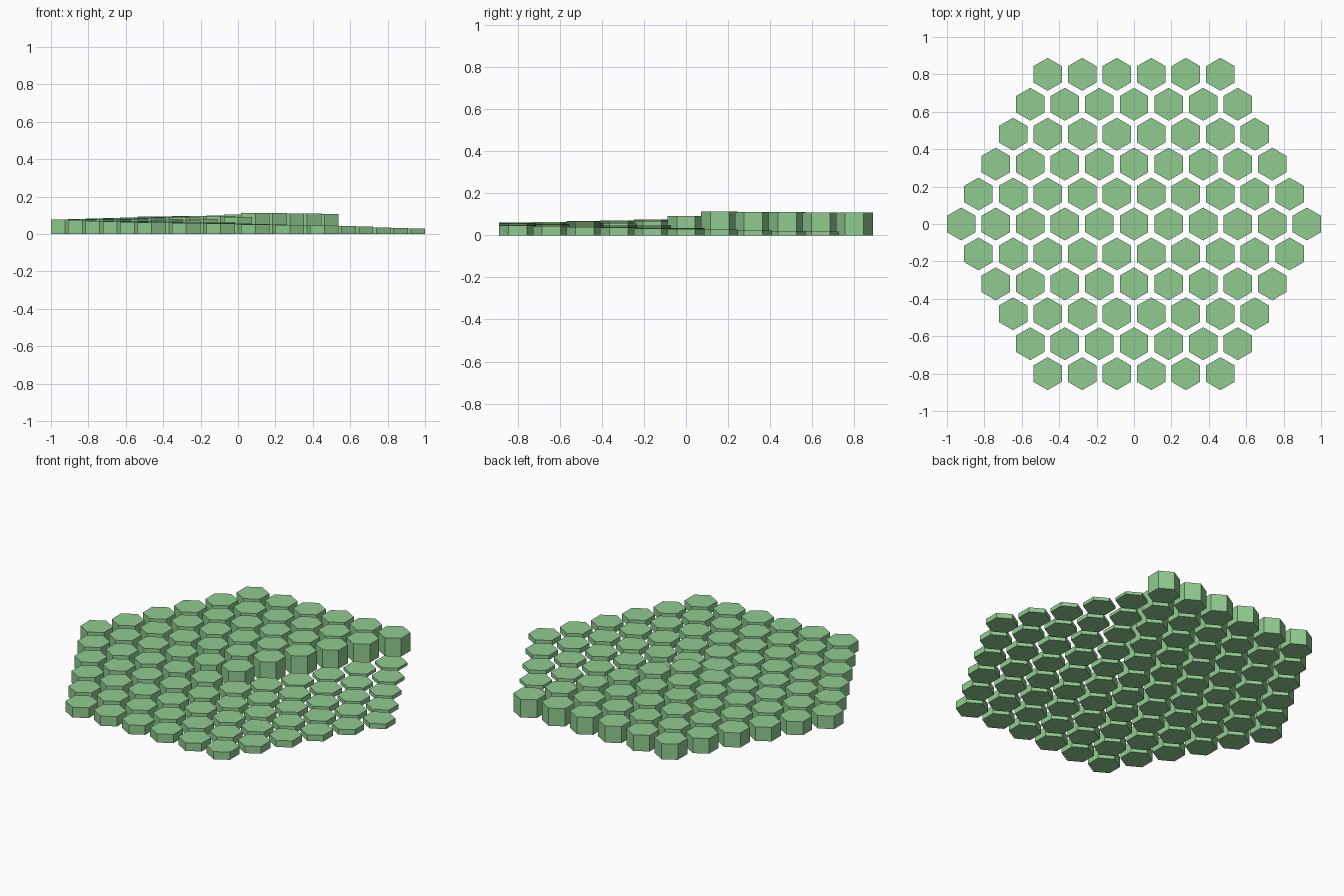
import bpy, bmesh, math

if "Cube" in bpy.data.objects:
    bpy.data.objects.remove(bpy.data.objects["Cube"])

RINGS = 5
R = 0.0878                                   # tile corner radius
STEP = (2 - math.sqrt(3) * R) / (2 * RINGS)  # spacing between tile centres
START = math.pi / 3                          # the staircase starts at the upper right corner

green = bpy.data.materials.new("leaf green")
green.diffuse_color = (0.28, 0.60, 0.28, 1)
green.use_nodes = True
green.node_tree.nodes["Principled BSDF"].inputs["Base Color"].default_value = green.diffuse_color


def tile_height(ring, x, y):
    """Falls counterclockwise from the start corner, and slightly outward."""
    if ring == 0:
        return 0.092
    turn = ((math.atan2(y, x) - START + 1e-6) % math.tau) / math.tau
    return 0.113 - 0.001 * ring - 0.094 * turn


def hex_tile(name, x, y, height):
    bm = bmesh.new()
    corners = [(R * math.cos(a), R * math.sin(a))
               for a in (math.pi / 6 + i * math.pi / 3 for i in range(6))]
    base = [bm.verts.new((cx, cy, 0)) for cx, cy in corners]
    top = [bm.verts.new((cx, cy, height)) for cx, cy in corners]
    bm.faces.new(base[::-1])
    bm.faces.new(top)
    for i in range(6):
        j = (i + 1) % 6
        bm.faces.new((base[i], base[j], top[j], top[i]))
    mesh = bpy.data.meshes.new(name)
    bm.to_mesh(mesh)
    bm.free()
    mesh.materials.append(green)
    obj = bpy.data.objects.new(name, mesh)
    obj.location = (x, y, 0)
    bpy.context.collection.objects.link(obj)


# Hexagonal field of separate hexagonal columns
for q in range(-RINGS, RINGS + 1):
    for r in range(-RINGS, RINGS + 1):
        ring = max(abs(q), abs(r), abs(q + r))
        if ring <= RINGS:
            x = STEP * (q + r / 2)
            y = STEP * math.sqrt(3) / 2 * r
            hex_tile(f"hex_tile_ring{ring}", x, y, tile_height(ring, x, y))
